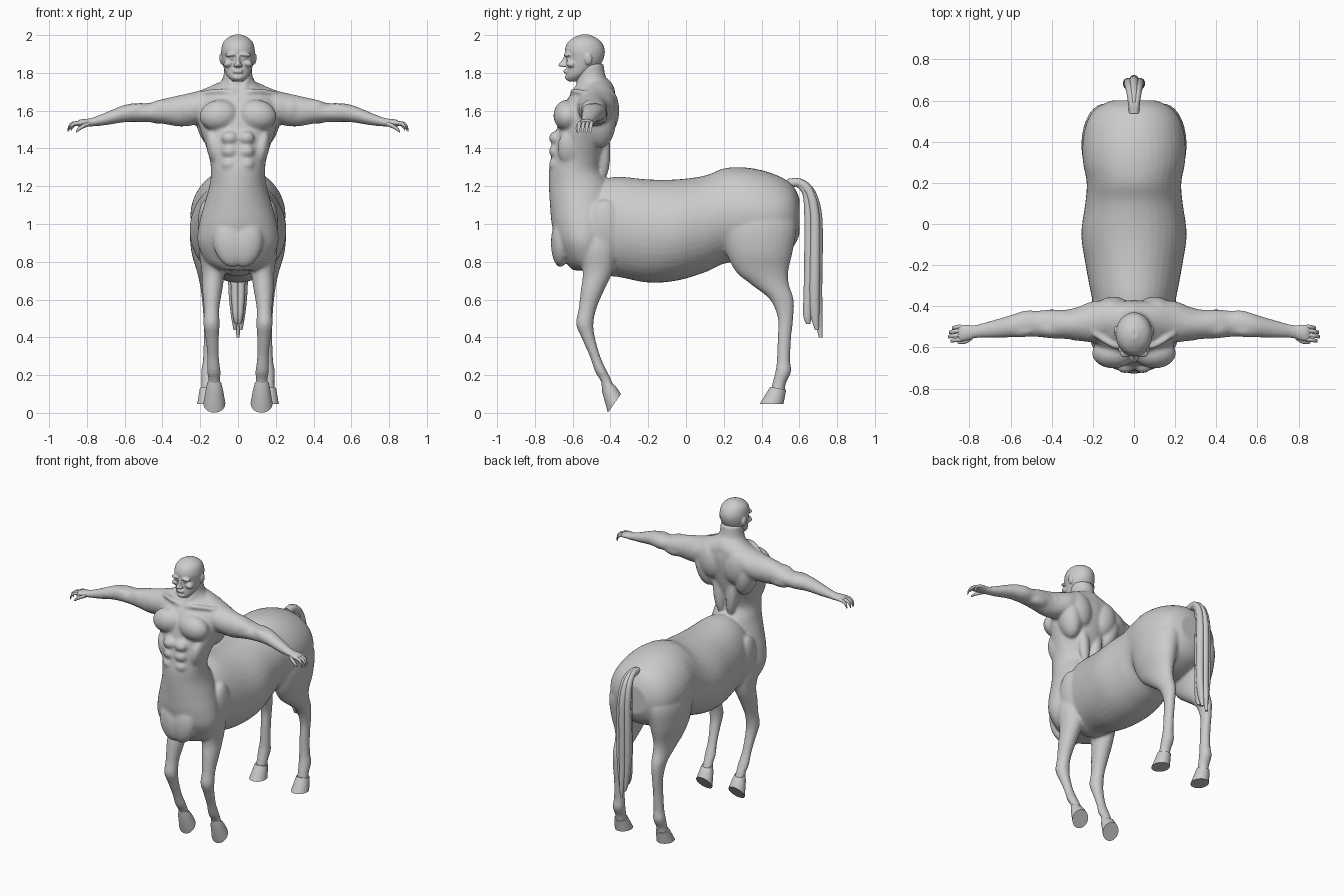
import bpy, bmesh, math
from mathutils import Vector, Matrix

skin = bpy.data.materials.new("stone_grey")
skin.diffuse_color = (0.6, 0.6, 0.6, 1)


def spline(rows, steps):
    """Catmull-Rom interpolation through rows of numbers."""
    if steps == 1:
        return rows
    out = []
    for i in range(len(rows) - 1):
        a, b, c, d = (rows[max(0, min(len(rows) - 1, i + k))] for k in (-1, 0, 1, 2))
        for s in range(steps):
            t = s / steps
            out.append([0.5 * (2 * q + (r - p) * t + (2 * p - 5 * q + 4 * r - w) * t * t
                               + (3 * q - p - 3 * r + w) * t ** 3) for p, q, r, w in zip(a, b, c, d)])
    return out + [list(rows[-1])]


def loft(bm, rows, side=1, arm=False, n=28, steps=5):
    """Skin ellipses (x, y, z, radius_u, radius_v, tilt); arms run along x, the rest in y/z."""
    rings = []
    for x, y, z, ru, rv, tilt in spline(rows, steps):
        t = math.radians(tilt)
        u = Vector((0, 1, 0)) if arm else Vector((1, 0, 0))
        v = Vector((0, 0, 1)) if arm else Vector((0, math.cos(t), math.sin(t)))
        ring = []
        for k in range(n):
            a = 2 * math.pi * k / n
            p = Vector((x, y, z)) + u * ru * math.cos(a) + v * rv * math.sin(a)
            ring.append(bm.verts.new((p.x * side, p.y, p.z)))
        rings.append(ring)
    for r, q in zip(rings, rings[1:]):
        for k in range(n):
            bm.faces.new((r[k], r[(k + 1) % n], q[(k + 1) % n], q[k]))
    bm.faces.new(rings[0])
    bm.faces.new(rings[-1])


def ball(bm, c, r, rot=0.0, side=1):
    """Ellipsoid muscle, rolled about y by rot degrees."""
    m = (Matrix.Translation((c[0] * side, c[1], c[2])) @ Matrix.Rotation(math.radians(rot * side), 4, 'Y')
         @ Matrix.Diagonal((*r, 1)))
    bmesh.ops.create_uvsphere(bm, u_segments=24, v_segments=16, radius=1, matrix=m)


def finish(name, bm, voxel=0, relax=4):
    bmesh.ops.recalc_face_normals(bm, faces=bm.faces)
    me = bpy.data.meshes.new(name)
    bm.to_mesh(me)
    bm.free()
    me.materials.append(skin)
    ob = bpy.data.objects.new(name, me)
    bpy.context.collection.objects.link(ob)
    bpy.ops.object.select_all(action='DESELECT')
    ob.select_set(True)
    bpy.context.view_layer.objects.active = ob
    bpy.ops.object.shade_smooth_by_angle(angle=math.radians(40))
    if voxel:
        rm = ob.modifiers.new("fuse", 'REMESH')
        rm.mode = 'VOXEL'
        rm.voxel_size = voxel
        rm.use_smooth_shade = True
        sm = ob.modifiers.new("relax", 'SMOOTH')
        sm.factor = 0.5
        sm.iterations = relax
    return ob


def upright(rows):
    """(z, y_front, y_back, half_width) to horizontal rings."""
    return [(0, (f + b) / 2, z, w, (b - f) / 2, 0) for z, f, b, w in rows]


body = bmesh.new()
# horse barrel and rump
loft(body, [(0, y, c, rx, rz, 90) for y, c, rx, rz in (
    (-.55, .98, .14, .19), (-.45, .98, .185, .25), (-.36, .985, .205, .265), (-.2, .963, .235, .273),
    (-.05, .968, .256, .268), (.1, 1.0, .237, .256), (.2, 1.042, .23, .252), (.3, 1.05, .248, .25),
    (.4, 1.042, .25, .243), (.5, 1.04, .228, .21), (.565, 1.04, .18, .165), (.6, 1.04, .11, .1))], n=40)
# horse chest, waist, rib cage and neck
loft(body, upright([
    (.755, -.60, -.45, .10), (.80, -.637, -.42, .17), (.9, -.687, -.40, .213), (1.0, -.711, -.38, .206),
    (1.1, -.72, -.38, .18), (1.2, -.726, -.40, .152), (1.28, -.726, -.445, .143), (1.35, -.715, -.435, .152),
    (1.42, -.705, -.41, .173), (1.5, -.685, -.39, .2), (1.58, -.665, -.375, .215), (1.65, -.635, -.37, .21),
    (1.70, -.60, -.38, .165), (1.74, -.58, -.40, .105), (1.78, -.582, -.425, .078), (1.85, -.585, -.437, .072)]), n=40)
for s in (1, -1):
    # chest, shoulder, back and belly muscles
    ball(body, (.1, -.628, 1.575), (.104, .074, .082), 8, s)
    ball(body, (.155, -.455, 1.55), (.07, .085, .15), 12, s)
    ball(body, (.1, -.415, 1.60), (.085, .062, .12), 10, s)
    ball(body, (.27, -.487, 1.605), (.09, .082, .08), 15, s)
    ball(body, (.05, -.435, 1.38), (.038, .035, .14), 6, s)
    ball(body, (.125, -.61, 1.40), (.04, .07, .10), 12, s)
    for z in (1.455, 1.385, 1.315):
        ball(body, (.043, -.69, z), (.044, .035, .036), 0, s)
    ball(body, (.04, -.665, .90), (.09, .05, .13), 10, s)
    # neck cords and collar bone
    loft(body, [(.062, -.51, 1.82, .015, .016, 0), (.045, -.555, 1.76, .015, .016, 0),
                (.016, -.594, 1.695, .012, .014, 0)], s)
    loft(body, [(.015, -.598, 1.69, .016, .014, 0), (.1, -.59, 1.705, .015, .014, 0),
                (.2, -.53, 1.69, .016, .014, 0)], s, arm=True)
    # trapezius and arm
    loft(body, [(x, y, z, ry, rz, 0) for x, y, z, ry, rz in (
        (0, -.46, 1.69, .085, .095), (.1, -.465, 1.66, .09, .09), (.2, -.475, 1.62, .1, .088),
        (.3, -.487, 1.60, .074, .084), (.4, -.486, 1.596, .07, .065), (.47, -.485, 1.59, .064, .051),
        (.53, -.485, 1.59, .064, .05), (.6, -.497, 1.585, .054, .046), (.7, -.513, 1.557, .041, .034),
        (.76, -.521, 1.542, .033, .025), (.8, -.527, 1.535, .036, .021))], s, arm=True)
    ball(body, (.4, -.505, 1.605), (.08, .05, .055), 4, s)
    ball(body, (.4, -.46, 1.575), (.09, .045, .045), 4, s)
    ball(body, (.56, -.515, 1.595), (.09, .036, .038), 14, s)
    # front leg
    loft(body, [(x, y, z, rx, rd, 0) for x, y, z, rx, rd in (
        (.12, -.46, .98, .07, .09), (.125, -.468, .87, .083, .105), (.13, -.467, .75, .063, .08),
        (.136, -.495, .65, .053, .062), (.14, -.522, .55, .041, .047), (.14, -.536, .47, .043, .046),
        (.137, -.518, .4, .036, .036), (.132, -.482, .3, .031, .028), (.128, -.45, .22, .036, .032),
        (.126, -.428, .18, .032, .03), (.125, -.41, .14, .033, .03))], s)
    # hind leg
    loft(body, [(x, y, z, rx, rd, 0) for x, y, z, rx, rd in (
        (.11, .39, 1.12, .10, .15), (.14, .385, 1.0, .113, .2), (.15, .388, .86, .098, .178),
        (.148, .402, .75, .07, .14), (.146, .445, .68, .056, .1), (.148, .507, .6, .043, .063),
        (.15, .527, .5, .033, .041), (.15, .521, .4, .031, .036), (.152, .516, .28, .034, .035),
        (.156, .515, .22, .039, .042), (.158, .493, .155, .035, .036), (.16, .485, .11, .037, .037))], s)
    # shoulder blade of the horse
    ball(body, (.15, -.43, .96), (.06, .10, .17), 6, s)
finish("body", body, 0.0095, 5)

head = bmesh.new()
# skull and jaw
loft(head, upright([
    (1.755, -.622, -.575, .028), (1.775, -.634, -.54, .05), (1.80, -.634, -.50, .066), (1.84, -.632, -.455, .079),
    (1.88, -.634, -.435, .087), (1.92, -.642, -.43, .089), (1.96, -.627, -.445, .079), (1.985, -.597, -.475, .056),
    (2.002, -.56, -.51, .02)]), n=36)
# nose, lips and chin
loft(head, upright([(1.893, -.645, -.61, .009), (1.865, -.66, -.61, .011), (1.842, -.677, -.61, .016),
                    (1.832, -.664, -.61, .017)]), n=16)
for z in (1.813, 1.803):
    ball(head, (0, -.635, z), (.027, .014, .006))
ball(head, (0, -.623, 1.777), (.03, .018, .018))
for s in (1, -1):
    # brow, cheek, eye and ear
    ball(head, (.036, -.629, 1.897), (.034, .02, .011), 6, s)
    ball(head, (.05, -.607, 1.85), (.028, .028, .02), 20, s)
    ball(head, (.033, -.622, 1.876), (.015, .014, .009), 0, s)
    ball(head, (.015, -.65, 1.838), (.009, .013, .009), 0, s)
    ball(head, (.089, -.517, 1.872), (.009, .02, .03), 8, s)
finish("head", head, 0.0055, 2)

for s, tag in ((1, "left"), (-1, "right")):
    # palm, bent fingers and thumb
    hand = bmesh.new()
    loft(hand, [(.77, -.523, 1.54, .028, .02, 0), (.8, -.527, 1.537, .035, .02, 0),
                (.835, -.53, 1.535, .04, .018, 0), (.855, -.53, 1.53, .036, .012, 0)], s, arm=True)
    for i, reach in enumerate((.885, .9, .903, .893)):
        y = -.498 - .021 * i
        loft(hand, [(.84, y, 1.535, .01, .01, 0), (reach - .025, y - .003, 1.53, .01, .011, 0),
                    (reach - .006, y - .007, 1.512, .009, .011, 0), (reach, y - .009, 1.49, .006, .006, 0)],
             s, arm=True, n=12)
    loft(hand, [(.785, -.548, 1.532, .013, .013, 0), (.815, -.568, 1.52, .012, .012, 0),
                (.84, -.574, 1.505, .01, .011, 0), (.857, -.574, 1.49, .006, .007, 0)], s, arm=True, n=12)
    finish(tag + "_hand", hand)
    # hooves with flat soles
    hoof = bmesh.new()
    loft(hoof, [(.126, -.415, .16, .037, .034, -16), (.125, -.403, .12, .046, .042, 10),
                (.125, -.379, .05, .058, .06, 55)], s, steps=1)
    finish(tag + "_front_hoof", hoof)
    hoof = bmesh.new()
    loft(hoof, [(.16, .488, .13, .042, .043, -10), (.161, .453, .047, .055, .063, 0)], s, steps=1)
    finish(tag + "_hind_hoof", hoof)

# tail of overlapping hair strands: (x spread, y shift, lower end)
tail = bmesh.new()
for x, dy, end in ((0, .022, .40), (.026, .008, .44), (-.026, .008, .44), (.014, -.022, .47), (-.014, -.022, .47)):
    loft(tail, [(x * .3, .54, 1.215, .017, .024, 100), (x * .5, .60 + dy * .4, 1.217, .018, .022, 75),
                (x * .8, .65 + dy * .6, 1.165, .02, .023, 35), (x, .673 + dy, 1.05, .023, .025, 0),
                (x * 1.15, .675 + dy, .85, .024, .027, 0), (x * 1.1, .672 + dy, .65, .022, .027, 0),
                (x * .8, .672 + dy * 1.3, .52, .017, .023, 0), (x * .6, .68 + dy * 1.5, end, .008, .01, 0)], n=16)
finish("tail", tail)
